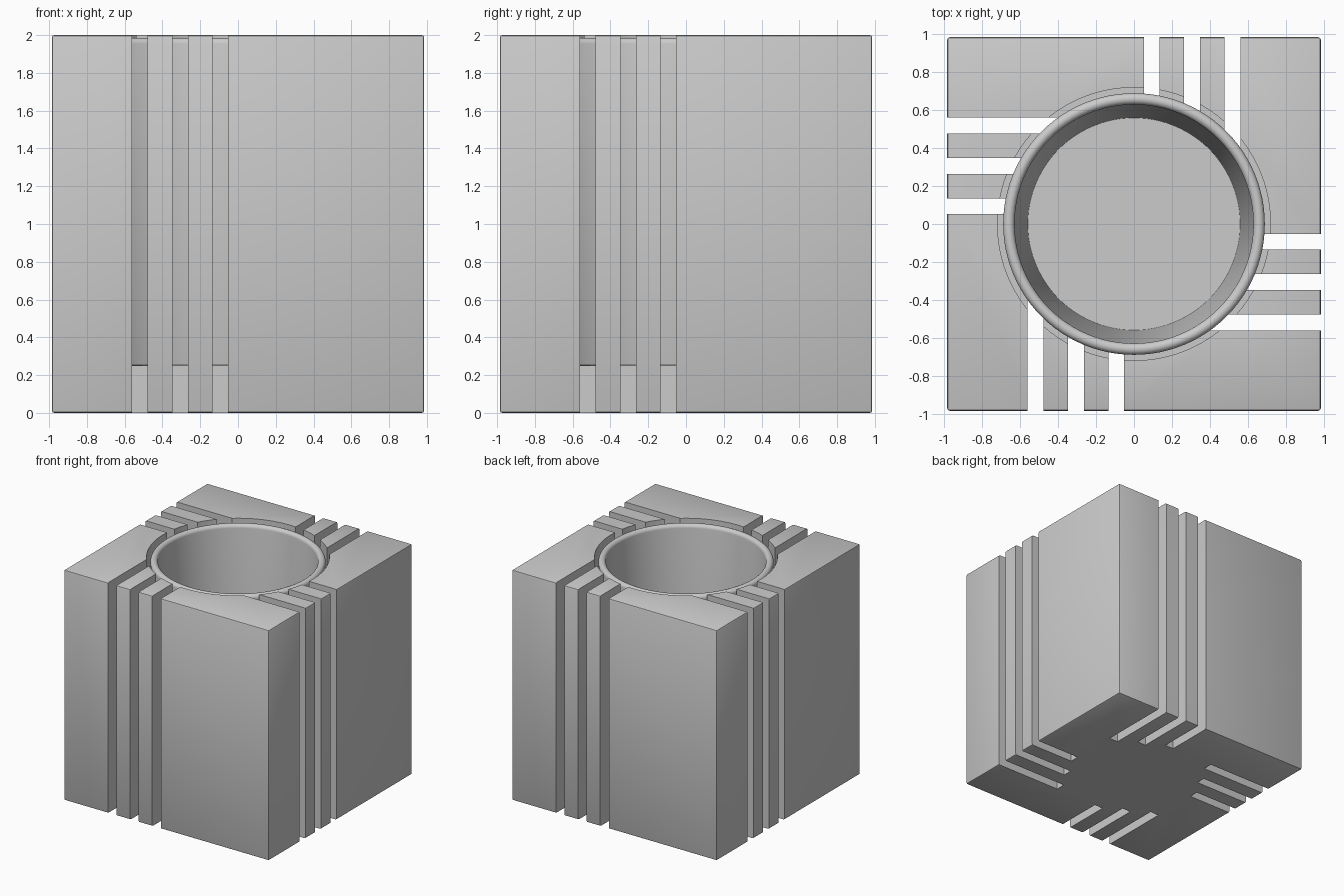
import bpy, bmesh
from math import pi, cos, sin, radians
from mathutils import Matrix, Vector

if "Cube" in bpy.data.objects:
    bpy.data.objects.remove(bpy.data.objects["Cube"])

HALF = 0.985      # half width of the block
HEIGHT = 2.0
FLOOR = 0.25      # bottom of the round well
SEG = 96


def make_object(name, bm):
    bmesh.ops.recalc_face_normals(bm, faces=bm.faces)
    mesh = bpy.data.meshes.new(name)
    bm.to_mesh(mesh)
    bm.free()
    ob = bpy.data.objects.new(name, mesh)
    bpy.context.collection.objects.link(ob)
    return ob


def add_box(bm, lo, hi, turn=0.0):
    lo, hi = Vector(lo), Vector(hi)
    m = (Matrix.Rotation(turn, 4, 'Z') @ Matrix.Translation((lo + hi) / 2)
         @ Matrix.Diagonal((*(hi - lo), 1)))
    bmesh.ops.create_cube(bm, size=1, matrix=m)


def apply_modifiers(ob):
    bpy.context.view_layer.objects.active = ob
    for mod in list(ob.modifiers):
        bpy.ops.object.modifier_apply(modifier=mod.name)


def smooth(ob):
    bpy.ops.object.select_all(action='DESELECT')
    ob.select_set(True)
    bpy.context.view_layer.objects.active = ob
    bpy.ops.object.shade_smooth_by_angle(angle=radians(30))


# Block with softened outer edges
bm = bmesh.new()
add_box(bm, (-HALF, -HALF, 0), (HALF, HALF, HEIGHT))
bmesh.ops.bevel(bm, geom=bm.edges[:], offset=0.012, segments=2,
                profile=0.5, affect='EDGES')
block = make_object("block", bm)

# Three slots of growing depth on each of the four sides
bm = bmesh.new()
for side in range(4):
    for x0, x1, end in ((-0.135, -0.052, -0.565),
                        (-0.347, -0.265, -0.462),
                        (-0.562, -0.478, -0.357)):
        add_box(bm, (x0, -1.2, -0.2), (x1, end, HEIGHT + 0.2), side * pi / 2)
slots = make_object("slot_cutter", bm)

# Round well for the cup
bm = bmesh.new()
bmesh.ops.create_cone(bm, cap_ends=True, segments=SEG, radius1=0.72, radius2=0.72,
                      depth=2, matrix=Matrix.Translation((0, 0, FLOOR + 1)))
well = make_object("well_cutter", bm)

for cutter in (well, slots):
    cutter.hide_render = True
    mod = block.modifiers.new(cutter.name, 'BOOLEAN')
    mod.object = cutter
    mod.operation = 'DIFFERENCE'
    mod.solver = 'EXACT'
apply_modifiers(block)
for cutter in (well, slots):
    bpy.data.objects.remove(cutter)
smooth(block)

# Tapered cup with a round rim, spun from its profile
rim = [(0.66 + 0.03 * cos(i * pi / 10), 1.955 + 0.03 * sin(i * pi / 10))
       for i in range(11)]
profile = ([(0, FLOOR), (0.61, FLOOR), (0.617, FLOOR + 0.003), (0.62, FLOOR + 0.012)]
           + rim + [(0.56, 0.31), (0, 0.31)])
bm = bmesh.new()
verts = [bm.verts.new((r, 0, z)) for r, z in profile]
edges = [bm.edges.new(pair) for pair in zip(verts, verts[1:])]
bmesh.ops.spin(bm, geom=verts + edges, cent=(0, 0, 0), axis=(0, 0, 1),
               angle=2 * pi, steps=SEG, use_duplicate=False)
bmesh.ops.remove_doubles(bm, verts=bm.verts, dist=1e-4)
cup = make_object("cup", bm)
smooth(cup)
